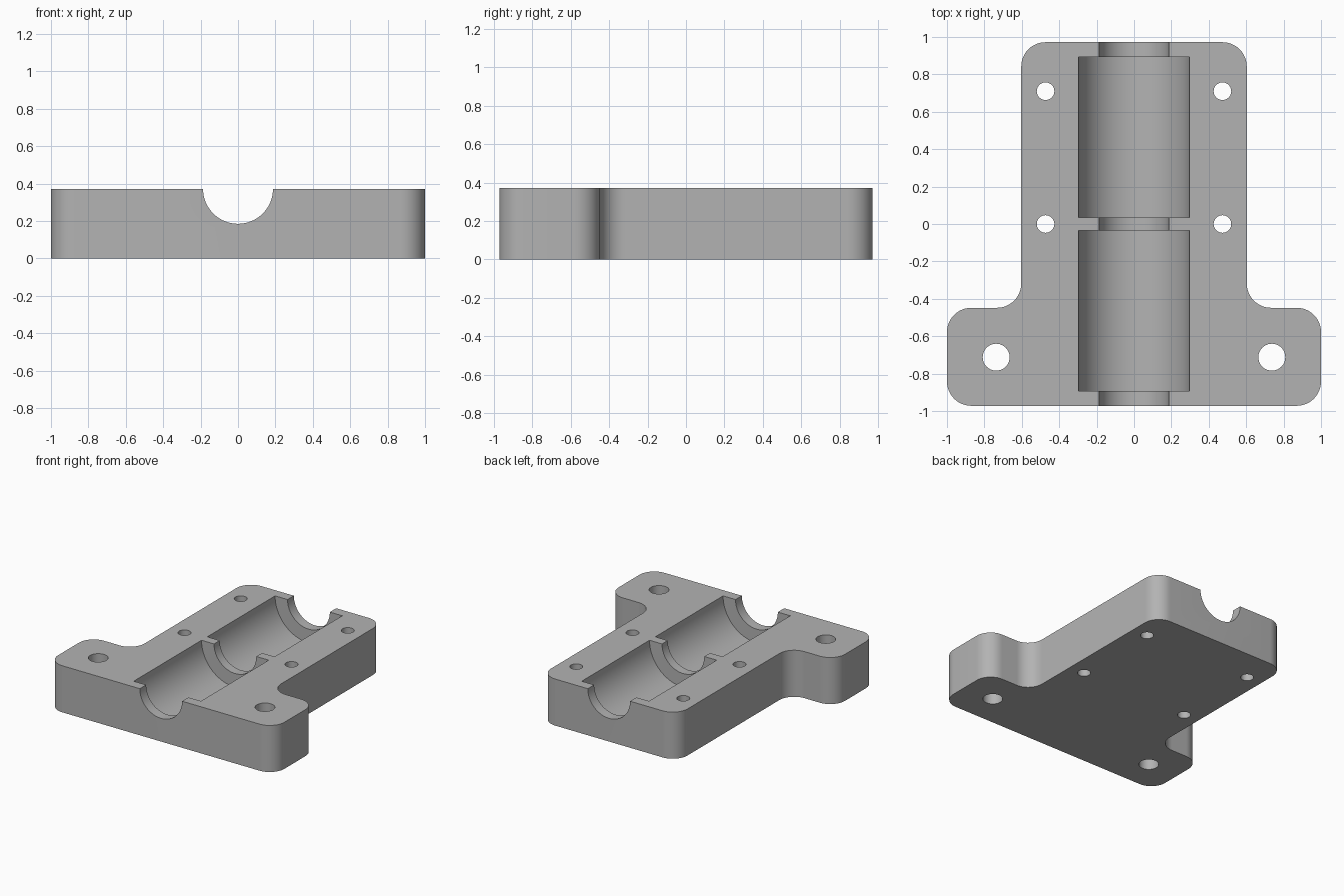
import bpy, bmesh
from math import cos, sin, pi, radians
from mathutils import Matrix, Vector

cube = bpy.data.objects.get("Cube")
if cube:
    bpy.data.objects.remove(cube, do_unlink=True)

HEIGHT, HALF_Y, FILLET = 0.372, 0.972, 0.13
BODY_X, FOOT_X, FOOT_TOP = 0.603, 1.0, -0.448

grey = bpy.data.materials.new("plain grey")
grey.use_nodes = True
grey.diffuse_color = (0.45, 0.45, 0.45, 1)
grey.node_tree.nodes["Principled BSDF"].inputs["Base Color"].default_value = grey.diffuse_color


def add_object(name, bm):
    bmesh.ops.recalc_face_normals(bm, faces=bm.faces)
    mesh = bpy.data.meshes.new(name)
    bm.to_mesh(mesh)
    bm.free()
    mesh.materials.append(grey)
    obj = bpy.data.objects.new(name, mesh)
    bpy.context.collection.objects.link(obj)
    return obj


def arc(cx, cy, start, end, steps=12):
    angles = [radians(start + (end - start) * i / steps) for i in range(steps + 1)]
    return [(cx + FILLET * cos(a), cy + FILLET * sin(a)) for a in angles]


def cylinder(name, radius, length, centre, along_y=False, sides=64):
    bm = bmesh.new()
    turn = Matrix.Rotation(pi / 2, 4, "X") if along_y else Matrix.Identity(4)
    bmesh.ops.create_cone(bm, cap_ends=True, segments=sides, radius1=radius, radius2=radius,
                          depth=length, matrix=Matrix.Translation(Vector(centre)) @ turn)
    return add_object(name, bm)


# Rounded T-shaped block: right-hand outline mirrored to the other side
outline = (arc(FOOT_X - FILLET, -HALF_Y + FILLET, -90, 0)
           + arc(FOOT_X - FILLET, FOOT_TOP - FILLET, 0, 90)
           + arc(BODY_X + FILLET, FOOT_TOP + FILLET, 270, 180)
           + arc(BODY_X - FILLET, HALF_Y - FILLET, 0, 90))
outline += [(-x, y) for x, y in reversed(outline)]
bm = bmesh.new()
base = bm.faces.new([bm.verts.new((x, y, 0)) for x, y in outline])
extruded = bmesh.ops.extrude_face_region(bm, geom=[base], use_keep_orig=True)
bmesh.ops.translate(bm, vec=(0, 0, HEIGHT),
                    verts=[v for v in extruded["geom"] if isinstance(v, bmesh.types.BMVert)])
block = add_object("bearing_block", bm)

# Shaft channel and the two wider bearing pockets
cutters = [cylinder("shaft_channel_cutter", 0.187, 3, (0, 0, HEIGHT), True)]
for y in (-0.464, 0.464):
    cutters.append(cylinder("bearing_pocket_cutter", 0.297, 0.856, (0, y, HEIGHT), True, 96))

# Clamp screw holes and larger mounting holes
for side in (-1, 1):
    for x, y, radius in ((0.473, 0.71, 0.047), (0.473, 0, 0.047), (0.737, -0.712, 0.072)):
        cutters.append(cylinder("hole_cutter", radius, 1, (side * x, y, HEIGHT / 2), sides=40))

# Carve the block, then discard the cutters
bpy.ops.object.select_all(action="DESELECT")
block.select_set(True)
bpy.context.view_layer.objects.active = block
for cutter in cutters:
    cutter.hide_render = True
    cut = block.modifiers.new("cut", "BOOLEAN")
    cut.operation, cut.solver, cut.object = "DIFFERENCE", "EXACT", cutter
    bpy.ops.object.modifier_apply(modifier=cut.name)
    bpy.data.objects.remove(cutter, do_unlink=True)

bpy.ops.object.shade_smooth_by_angle(angle=radians(30))
